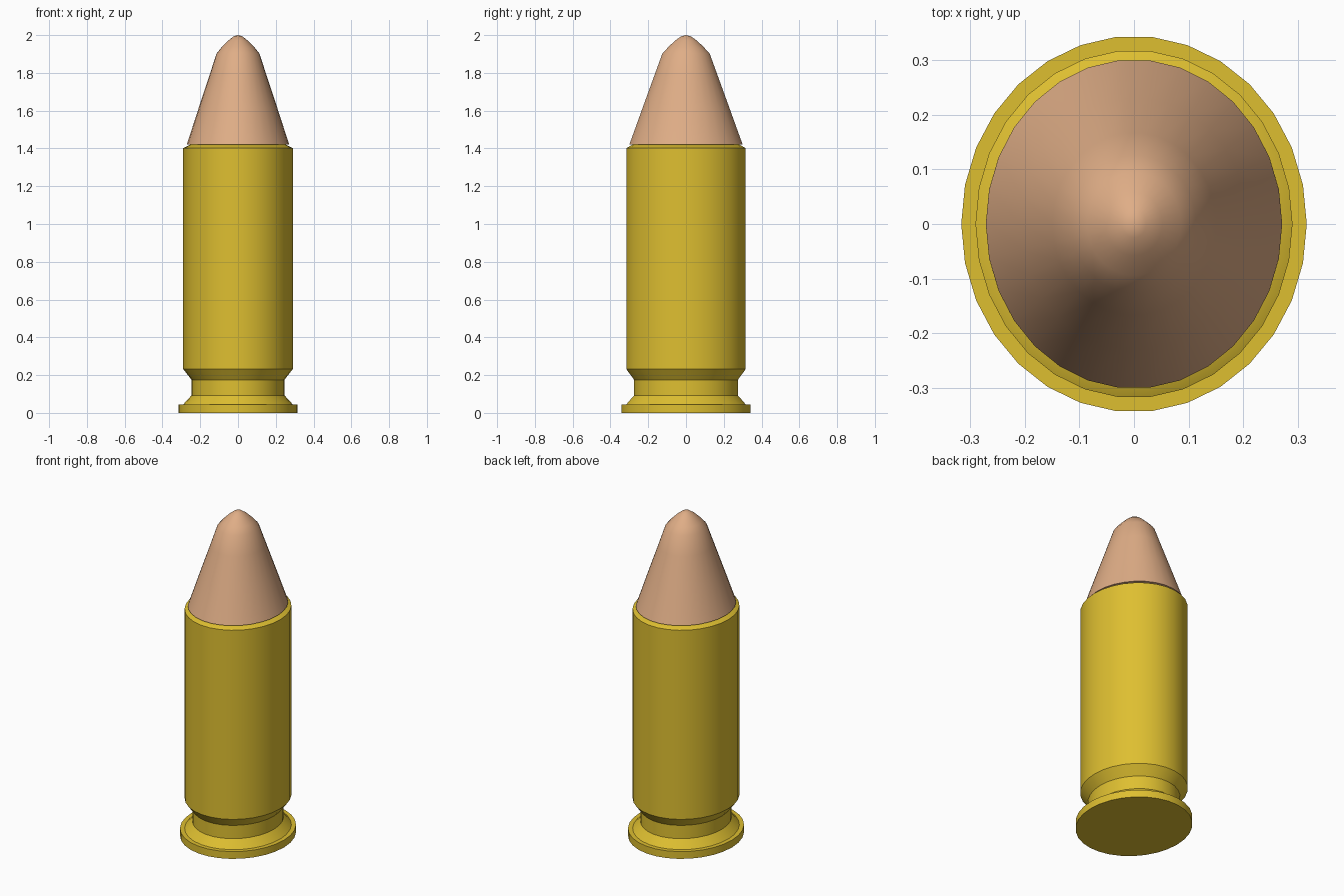
import bpy, bmesh, math

if "Cube" in bpy.data.objects:
    bpy.data.objects.remove(bpy.data.objects["Cube"])

SIDES = 30


def material(name, color):
    m = bpy.data.materials.new(name)
    m.diffuse_color = color
    m.use_nodes = True
    m.node_tree.nodes["Principled BSDF"].inputs["Base Color"].default_value = m.diffuse_color
    return m


def lathe(name, rings, mat):
    """Stack oval rings (rx, ry, z); a zero radius makes a single point."""
    bm = bmesh.new()
    loops = []
    for rx, ry, z in rings:
        if rx == 0:
            loops.append([bm.verts.new((0, 0, z))] * SIDES)
        else:
            loops.append([bm.verts.new((rx * math.cos(math.tau * i / SIDES),
                                        ry * math.sin(math.tau * i / SIDES), z))
                          for i in range(SIDES)])
    for low, high in zip(loops, loops[1:]):
        for i in range(SIDES):
            j = (i + 1) % SIDES
            quad = [low[i], low[j], high[j], high[i]]
            bm.faces.new(list(dict.fromkeys(quad)))
    # flat caps on open ends
    bm.faces.new(loops[0][::-1])
    if rings[-1][0] > 0:
        bm.faces.new(loops[-1])
    bmesh.ops.recalc_face_normals(bm, faces=bm.faces)
    mesh = bpy.data.meshes.new(name)
    bm.to_mesh(mesh)
    bm.free()
    mesh.materials.append(mat)
    obj = bpy.data.objects.new(name, mesh)
    bpy.context.collection.objects.link(obj)
    bpy.ops.object.select_all(action='DESELECT')
    obj.select_set(True)
    bpy.context.view_layer.objects.active = obj
    bpy.ops.object.shade_smooth_by_angle(angle=math.radians(30))
    return obj


brass = material("brass", (0.73, 0.52, 0.03, 1))
copper = material("copper", (0.74, 0.42, 0.24, 1))

# Case: rim, extractor groove, straight body and chamfered mouth
lathe("case", [
    (0.316, 0.344, 0.0), (0.316, 0.344, 0.045),
    (0.29, 0.318, 0.045), (0.246, 0.276, 0.093),
    (0.246, 0.276, 0.175), (0.29, 0.318, 0.232),
    (0.29, 0.318, 1.402), (0.25, 0.28, 1.422),
], brass)

# Projectile: tapered ogive with a rounded nose
lathe("projectile", [
    (0.271, 0.301, 1.422), (0.268, 0.298, 1.43),
    (0.208, 0.231, 1.615), (0.15, 0.167, 1.79),
    (0.114, 0.126, 1.902), (0.086, 0.094, 1.937),
    (0.052, 0.058, 1.971), (0.022, 0.025, 1.994),
    (0, 0, 2.0),
], copper)
